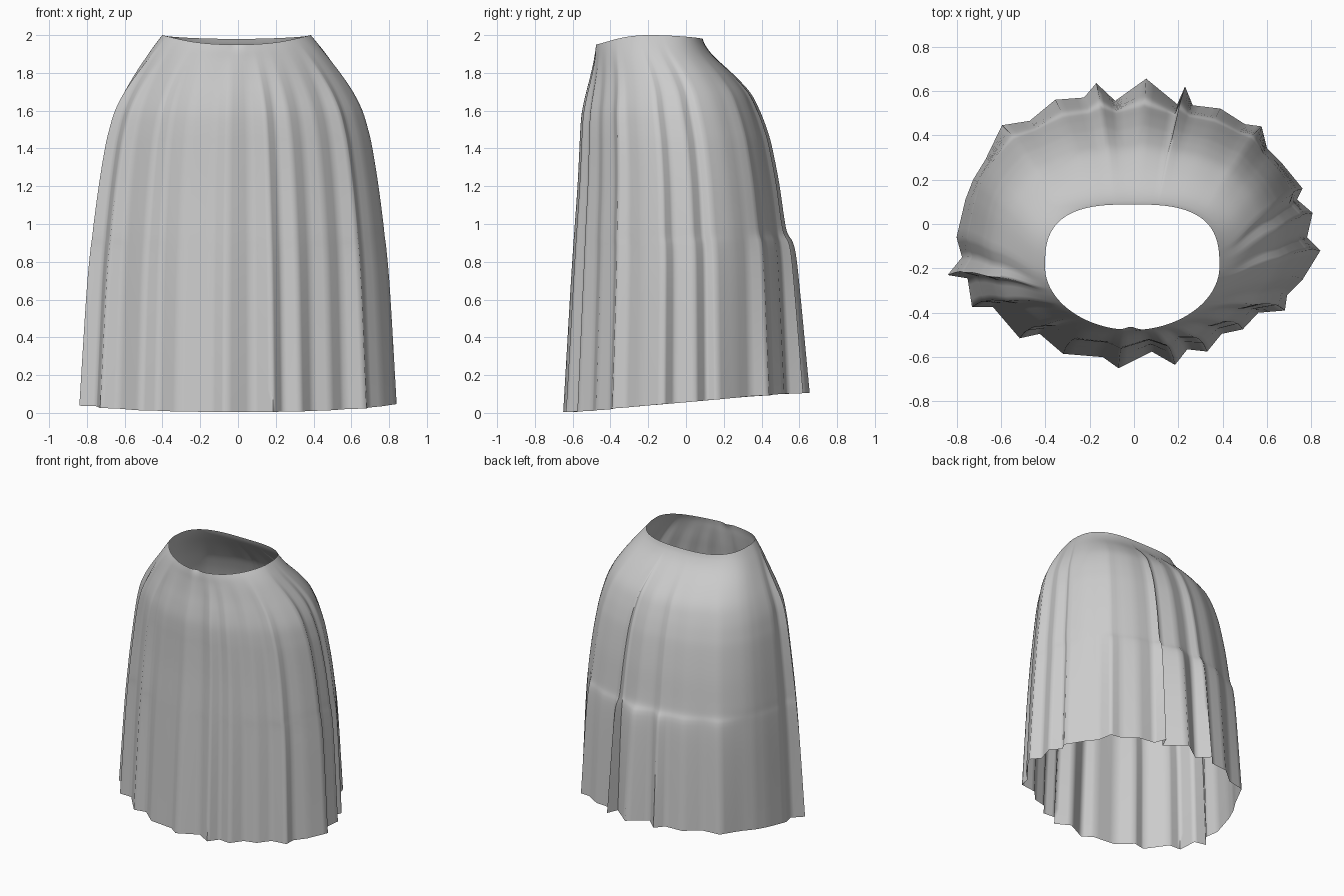
import bpy, bmesh, math

if "Cube" in bpy.data.objects:
    bpy.data.objects.remove(bpy.data.objects["Cube"])

# Silhouette levels: height, half width, front y, back y, pleat depth, back pleat depth
LEVELS = [(2.00, .393, -.478, .088, 0, 0), (1.96, .425, -.482, .105, .03, 0),
          (1.90, .47, -.486, .148, .12, .03), (1.80, .537, -.497, .247, .32, .1),
          (1.70, .595, -.512, .327, .48, .2), (1.60, .638, -.525, .373, .58, .25),
          (1.50, .665, -.53, .407, .62, .28), (1.40, .685, -.532, .432, .65, .3),
          (1.20, .713, -.538, .467, .7, .32), (1.00, .735, -.548, .492, .75, .34),
          (.92, .742, -.552, .503, .77, .4), (.84, .75, -.555, .52, .8, .62),
          (.60, .765, -.565, .535, .87, .75), (0, .79, -.59, .56, 1, 1)]

# Pleated outline of the hem, counter-clockwise
HEM = [(.84, -.12), (.78, -.06), (.805, .05), (.735, .11), (.76, .16), (.67, .27), (.60, .34),
       (.575, .44), (.50, .45), (.39, .52), (.265, .535), (.23, .62), (.195, .54), (.055, .655),
       (-.085, .555), (-.17, .635), (-.225, .57), (-.355, .56), (-.47, .465), (-.595, .445),
       (-.67, .29), (-.725, .20), (-.76, .11), (-.80, -.06), (-.775, -.15), (-.84, -.23),
       (-.75, -.245), (-.73, -.375), (-.635, -.375), (-.515, -.515), (-.425, -.495), (-.32, -.585),
       (-.14, -.60), (-.07, -.65), (.08, -.575), (.185, -.635), (.24, -.565), (.33, -.575),
       (.395, -.495), (.49, -.475), (.56, -.40), (.68, -.39), (.69, -.32), (.76, -.25)]
SPLIT = 4
HEM_POWER, WAIST_FRONT, WAIST_BACK = 2.3, 1.95, 2.9


def catmull(a, b, c, d, t):
    return tuple(.5 * (2 * q + (r - p) * t + (2 * p - 5 * q + 4 * r - s) * t * t
                       + (3 * q - p - 3 * r + s) * t ** 3) for p, q, r, s in zip(a, b, c, d))


def smooth_levels():
    rows, last = [], len(LEVELS) - 1
    for i in range(last):
        a, b, c, d = (LEVELS[min(max(i + k, 0), last)] for k in (-1, 0, 1, 2))
        rows += [catmull(a, b, c, d, k / SPLIT) for k in range(SPLIT)]
    return rows + [LEVELS[-1]]


def radius(u, v, power):
    return (abs(u) ** power + abs(v) ** power) ** (1 / power)


def unit_columns():
    """Direction on a rounded unit outline, and the pleat ratio, for every column."""
    _, rx, yf, yb, _, _ = LEVELS[-1]
    cy, ry = (yf + yb) / 2, (yb - yf) / 2
    cols = []
    for i, (x0, y0) in enumerate(HEM):
        x1, y1 = HEM[(i + 1) % len(HEM)]
        for k in range(SPLIT):
            f = k / SPLIT
            u = (x0 + (x1 - x0) * f) / rx
            v = (y0 + (y1 - y0) * f - cy) / ry
            r = radius(u, v, HEM_POWER)
            cols.append((u / r, v / r, r))
    return cols


bm = bmesh.new()
cols = unit_columns()
rings = []
for lvl, rx, yf, yb, pleat, back_pleat in smooth_levels():
    cy, ry = (yf + yb) / 2, (yb - yf) / 2
    waist = min(1, max(0, lvl / 2))
    ring = []
    for u, v, r in cols:
        # Pleats fade from the sides towards the back
        back = min(1, max(0, (v - .2) / .3))
        s = 1 + (r - 1) * (pleat + (back_pleat - pleat) * back)
        # Waist is squarer behind and rounder in front
        power = HEM_POWER + ((WAIST_BACK if v > 0 else WAIST_FRONT) - HEM_POWER) * waist ** 10
        s /= radius(u, v, power)
        x, y = u * rx * s - .008 * waist ** 10, cy + v * ry * s
        # Hem rises to the back, waist dips at the front and has a small notch
        hem = .055 + .05 * v
        dip = (-.05 if v < 0 else -.02) * v * v
        z = lvl + hem * (1 - waist) ** 2 + dip * waist ** 6
        if v < 0:
            y += .015 * math.exp(-((x + .015) / .03) ** 2) * waist ** 60
        ring.append(bm.verts.new((x, y, z)))
    rings.append(ring)

# Cloth sheet, open at the waist and hem
n = len(cols)
for upper, lower in zip(rings, rings[1:]):
    for i in range(n):
        j = (i + 1) % n
        bm.faces.new((upper[i], lower[i], lower[j], upper[j]))

mesh = bpy.data.meshes.new("skirt")
bm.to_mesh(mesh)
bm.free()
skirt = bpy.data.objects.new("skirt", mesh)
bpy.context.collection.objects.link(skirt)

cloth = bpy.data.materials.new("light grey cloth")
cloth.diffuse_color = (.6, .6, .6, 1)
cloth.use_nodes = True
cloth.node_tree.nodes["Principled BSDF"].inputs["Base Color"].default_value = cloth.diffuse_color
mesh.materials.append(cloth)

bpy.context.view_layer.objects.active = skirt
skirt.select_set(True)
bpy.ops.object.shade_smooth_by_angle(angle=math.radians(80))
